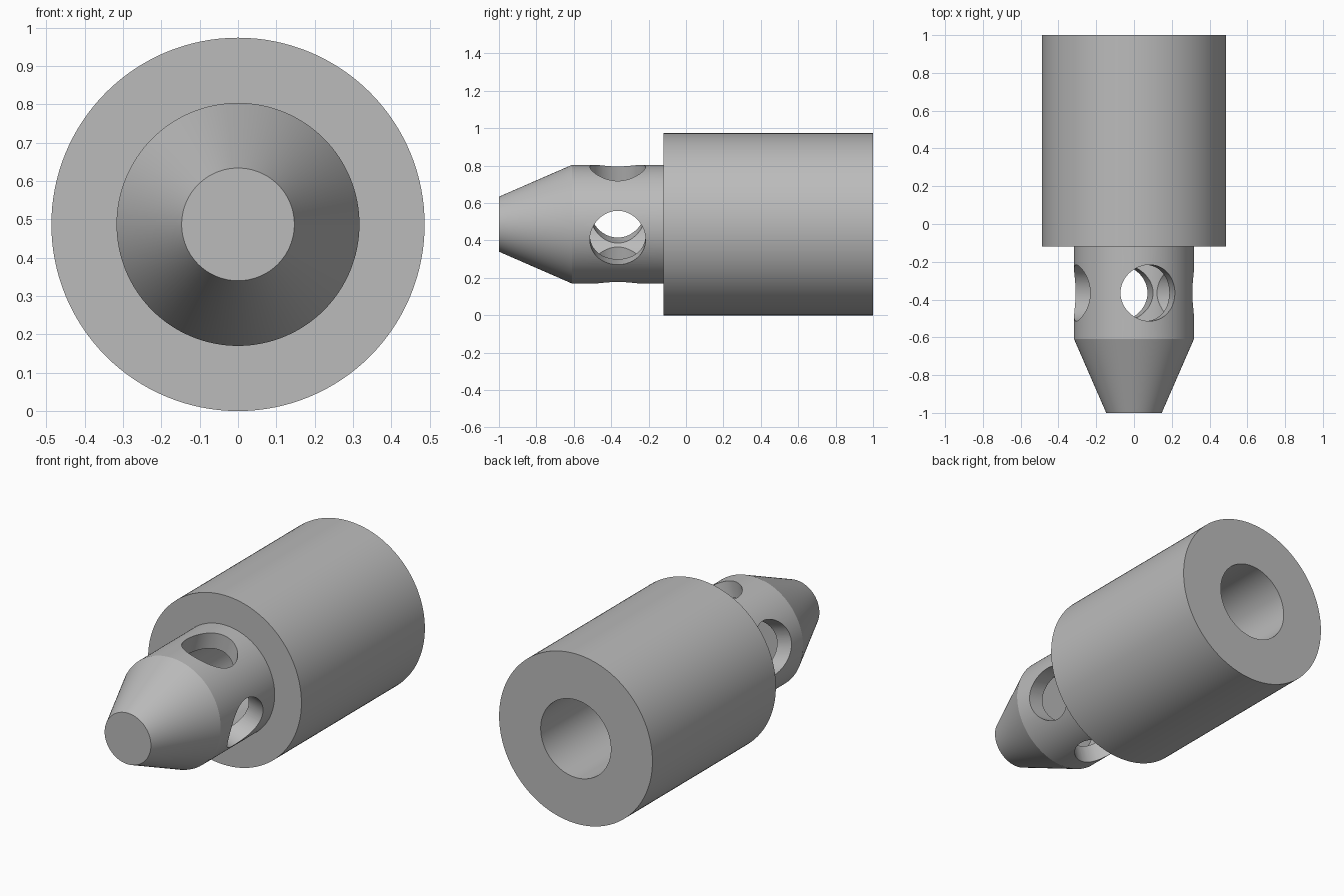
import bpy
import bmesh
from math import radians
from mathutils import Matrix, Vector

cube = bpy.data.objects.get("Cube")
if cube:
    bpy.data.objects.remove(cube, do_unlink=True)

BODY_R, NECK_R, TIP_R, BORE_R = 0.487, 0.317, 0.147, 0.223
AXIS_Z = BODY_R
HOLE_Y, HOLE_R = -0.365, 0.149

grey = bpy.data.materials.new("plain grey")
grey.use_nodes = True
grey.diffuse_color = (0.5, 0.5, 0.5, 1)
grey.node_tree.nodes["Principled BSDF"].inputs["Base Color"].default_value = (0.5, 0.5, 0.5, 1)


def add_object(name, bm):
    mesh = bpy.data.meshes.new(name)
    bmesh.ops.recalc_face_normals(bm, faces=bm.faces)
    bm.to_mesh(mesh)
    bm.free()
    obj = bpy.data.objects.new(name, mesh)
    bpy.context.collection.objects.link(obj)
    mesh.materials.append(grey)
    return obj


# Nozzle: closed (radius, y) profile turned around the long axis, with a blind bore
profile = [(0, -1), (TIP_R, -1), (NECK_R, -0.61), (NECK_R, -0.12), (BODY_R, -0.12),
           (BODY_R, 1), (BORE_R, 1), (BORE_R, -0.61), (0, -0.61)]
bm = bmesh.new()
verts = [bm.verts.new((r, y, AXIS_Z)) for r, y in profile]
edges = [bm.edges.new(pair) for pair in zip(verts, verts[1:])]
bmesh.ops.spin(bm, geom=verts + edges, cent=(0, 0, AXIS_Z), axis=(0, 1, 0),
               angle=radians(360), steps=128, use_duplicate=False)
bmesh.ops.remove_doubles(bm, verts=bm.verts, dist=0.0005)
nozzle = add_object("nozzle", bm)

# Two crossed drills make the four radial outlet holes
drills = []
for angle in (-15, 75):
    a = radians(angle)
    direction = Matrix.Rotation(-a, 3, 'Y') @ Vector((1, 0, 0))
    turn = direction.to_track_quat('Z', 'Y').to_matrix().to_4x4()
    bm = bmesh.new()
    bmesh.ops.create_cone(bm, cap_ends=True, segments=64, radius1=HOLE_R, radius2=HOLE_R,
                          depth=1.2, matrix=Matrix.Translation((0, HOLE_Y, AXIS_Z)) @ turn)
    drill = add_object("hole_drill", bm)
    drill.hide_render = True
    drills.append(drill)
    cut = nozzle.modifiers.new("outlet_holes", 'BOOLEAN')
    cut.operation, cut.solver, cut.object = 'DIFFERENCE', 'EXACT', drill

# Bake the holes and drop the drills
bpy.context.view_layer.update()
bpy.ops.object.select_all(action='DESELECT')
nozzle.select_set(True)
bpy.context.view_layer.objects.active = nozzle
for name in [m.name for m in nozzle.modifiers]:
    bpy.ops.object.modifier_apply(modifier=name)
for drill in drills:
    bpy.data.objects.remove(drill, do_unlink=True)
bpy.ops.object.shade_smooth_by_angle(angle=radians(20))
